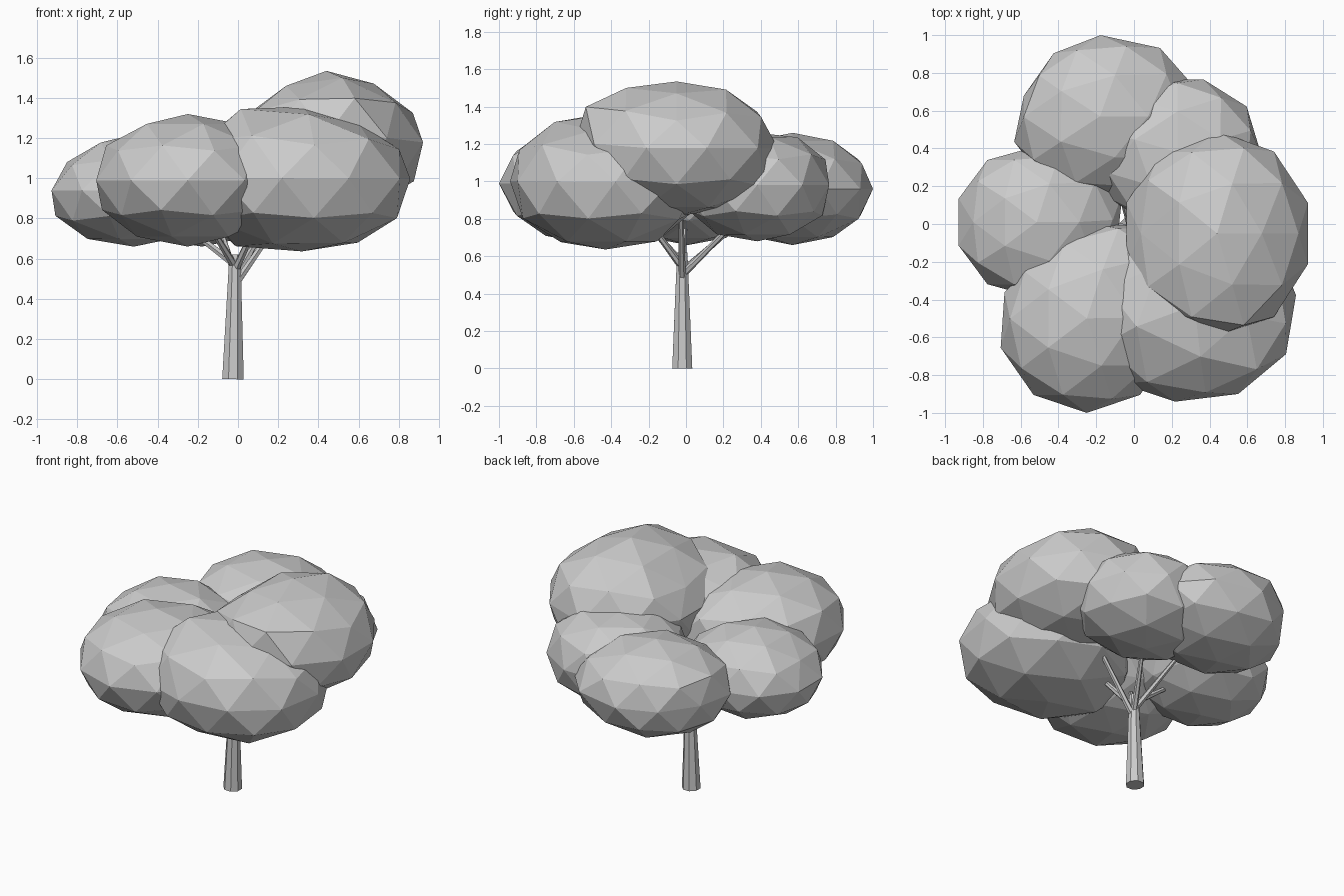
import bpy, bmesh, math
from mathutils import Vector, Matrix

if "Cube" in bpy.data.objects:
    bpy.data.objects.remove(bpy.data.objects["Cube"])

grey = bpy.data.materials.new("plain grey")
grey.diffuse_color = (0.6, 0.6, 0.6, 1)
grey.use_nodes = True
grey.node_tree.nodes["Principled BSDF"].inputs["Base Color"].default_value = grey.diffuse_color


def finish(name, bm):
    mesh = bpy.data.meshes.new(name)
    bm.to_mesh(mesh)
    bm.free()
    mesh.materials.append(grey)
    obj = bpy.data.objects.new(name, mesh)
    bpy.context.collection.objects.link(obj)


def limb(name, start, end, r1, r2, sides):
    """Tapered faceted cylinder between two points."""
    a, b = Vector(start), Vector(end)
    d = b - a
    bm = bmesh.new()
    rot = d.to_track_quat('Z', 'Y').to_matrix().to_4x4()
    bmesh.ops.create_cone(bm, cap_ends=True, segments=sides, radius1=r1, radius2=r2,
                          depth=d.length,
                          matrix=Matrix.Translation((a + b) / 2) @ rot
                          @ Matrix.Rotation(math.pi / sides, 4, 'Z'))
    finish(name, bm)


def leaf_clump(name, centre, radii, turn, power, pulls):
    """Low-poly ball, made a little boxy by power, with soft local pulls
    given as (direction, offset)."""
    bm = bmesh.new()
    bmesh.ops.create_icosphere(bm, subdivisions=2, radius=1)
    bm.transform(Matrix.Rotation(math.radians(turn), 4, 'Z'))
    for v in bm.verts:
        u = v.co.normalized()
        p = u / sum(abs(c) ** power for c in u) ** (1 / power)
        p = Vector(c + a * r for c, a, r in zip(centre, p, radii))
        for direction, offset in pulls:
            gap = (u - Vector(direction).normalized()).length
            p += Vector(offset) * math.exp(-(gap / 0.5) ** 2)
        v.co = p
    finish(name, bm)


# Trunk
limb("trunk", (-0.025, -0.02, 0), (-0.015, -0.02, 0.62), 0.058, 0.03, 8)

# Leaf clumps: name, centre, radii, turn, boxiness, pulls
clumps = [
    ("top_right", (0.44, -0.05, 1.18), (0.505, 0.52, 0.365), 0, 2.1,
     [((-0.7, 0, 0.7), (0.04, 0, -0.08)), ((0.7, 0, 0.7), (-0.04, 0, -0.03)),
      ((0.2, -0.9, 0.3), (0, -0.04, 0.06)), ((0, 0.8, -0.5), (0, 0.08, -0.02))]),
    ("front_right", (0.33, -0.43, 1.00), (0.53, 0.50, 0.36), -12, 2.3,
     [((-0.6, -0.3, 0.7), (-0.06, 0, 0.03)), ((0.6, 0, 0.7), (-0.02, 0, -0.05)),
      ((-0.6, 0.1, -0.8), (-0.06, 0, -0.02)), ((-0.7, -0.7, 0), (0, -0.06, 0))]),
    ("front_left", (-0.25, -0.50, 0.99), (0.48, 0.50, 0.33), 0, 2.0,
     [((0.7, 0.7, 0.3), (0.08, 0.12, 0.0)), ((-0.7, 0.7, 0), (0.05, -0.04, 0))]),
    ("left", (-0.52, 0.01, 0.94), (0.43, 0.40, 0.28), 0, 2.1,
     [((-0.7, 0, 0.7), (0.05, 0, -0.01)), ((1, 0.2, 0), (0.05, 0.03, 0))]),
    ("back_left", (-0.18, 0.57, 0.96), (0.48, 0.43, 0.30), 0, 2.05,
     [((-0.8, 0.5, 0), (0.07, -0.03, 0)), ((0.8, 0.5, 0), (0.06, 0.02, 0))]),
    ("back_right", (0.23, 0.38, 0.98), (0.44, 0.40, 0.30), 18, 2.2,
     [((0, 0, 1), (0, 0, -0.02))]),
]
for name, *shape in clumps:
    leaf_clump("leaves_" + name, *shape)

# Branches reaching into each clump: start height, end point
branches = [
    ("top_right", 0.47, (0.33, -0.03, 0.97)),
    ("front_right", 0.54, (0.16, -0.30, 0.92)),
    ("front_left", 0.56, (-0.20, -0.28, 0.86)),
    ("left", 0.57, (-0.38, 0.00, 0.85)),
    ("back_left", 0.52, (-0.12, 0.35, 0.84)),
    ("back_right", 0.50, (0.17, 0.30, 0.82)),
]
for name, z, end in branches:
    limb("branch_" + name, (-0.015, -0.02, z), end, 0.02, 0.011, 6)
